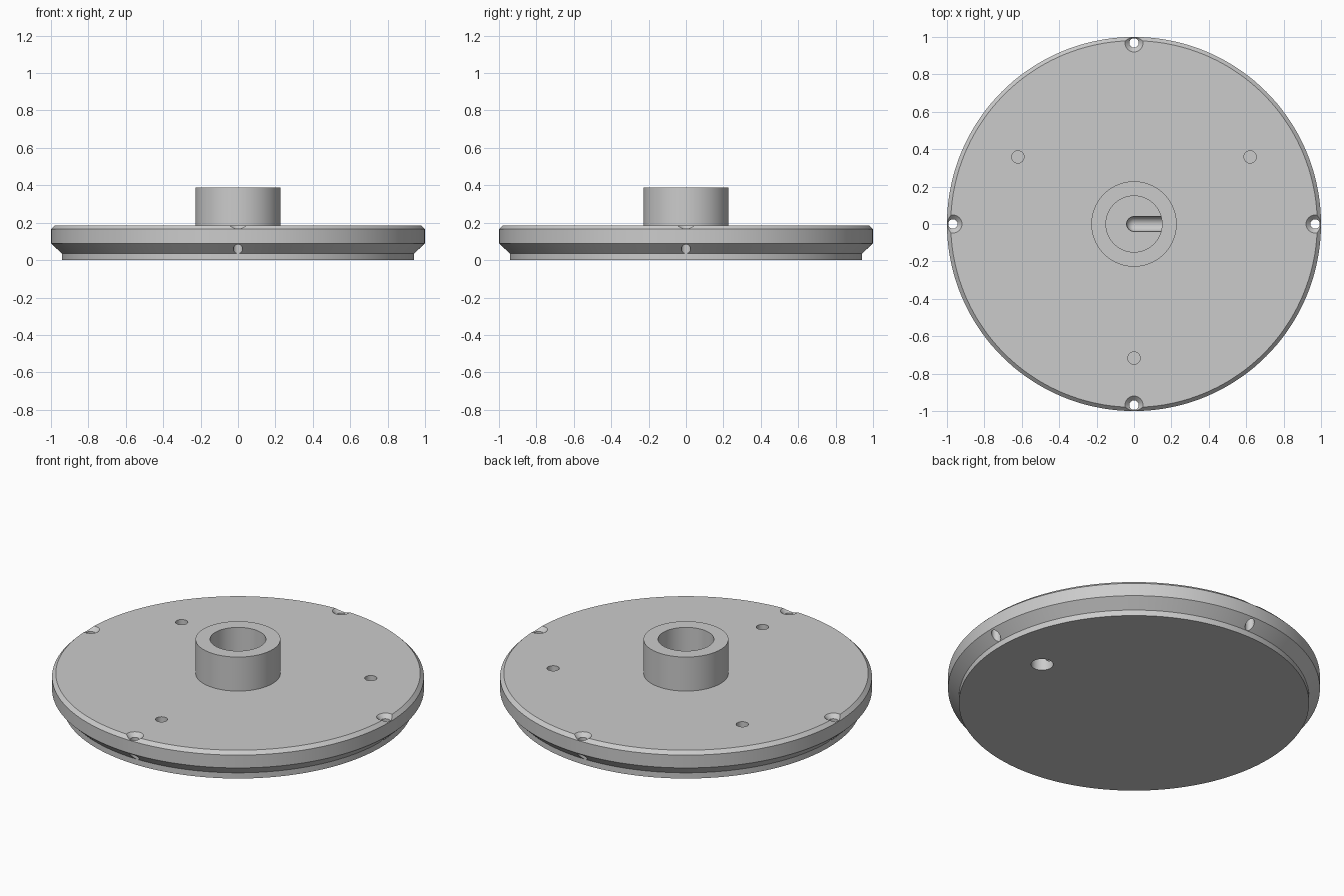
import bpy, bmesh
from math import cos, sin, tau, pi
from mathutils import Matrix

if "Cube" in bpy.data.objects:
    bpy.data.objects.remove(bpy.data.objects["Cube"])

SEGMENTS = 144
TOP = 0.186
FLOOR = 0.09

grey = bpy.data.materials.new("machined grey")
grey.use_nodes = True
colour = (0.6, 0.6, 0.6, 1)
grey.diffuse_color = colour
grey.node_tree.nodes["Principled BSDF"].inputs["Base Color"].default_value = colour


def add_object(name, bm):
    bmesh.ops.recalc_face_normals(bm, faces=bm.faces)
    mesh = bpy.data.meshes.new(name)
    bm.to_mesh(mesh)
    bm.free()
    mesh.materials.append(grey)
    obj = bpy.data.objects.new(name, mesh)
    bpy.context.collection.objects.link(obj)
    return obj


def lathe(name, profile, x=0, y=0, sides=SEGMENTS):
    """Stack rings of (radius, height) and close both ends."""
    bm = bmesh.new()
    rings = [[bm.verts.new((x + r * cos(tau * i / sides), y + r * sin(tau * i / sides), z))
              for i in range(sides)] for r, z in profile]
    for low, high in zip(rings, rings[1:]):
        for i in range(sides):
            j = (i + 1) % sides
            bm.faces.new((low[i], low[j], high[j], high[i]))
    bm.faces.new(rings[0])
    bm.faces.new(rings[-1])
    return add_object(name, bm)


# Round plate with raised hub and blind bore
plate = lathe("plate_with_hub", [
    (0.942, 0), (0.942, 0.034), (1, 0.09), (1, 0.166), (0.98, TOP),
    (0.228, TOP), (0.228, 0.388), (0.15, 0.388), (0.15, FLOOR)])

cutters = []

# Countersunk screw holes at the rim
for k in range(4):
    x, y = 0.968 * cos(k * pi / 2), 0.968 * sin(k * pi / 2)
    cutters.append(lathe("screw_hole_cutter", [
        (0.025, -0.05), (0.025, TOP - 0.023), (0.078, TOP + 0.03)], x, y, 32))

# Three blind pin holes in the top
for k in range(3):
    a = pi / 6 + k * tau / 3
    cutters.append(lathe("pin_hole_cutter", [(0.033, 0.1), (0.033, 0.25)],
                         0.717 * cos(a), 0.717 * sin(a), 32))

# Cross channel with a rounded end, starting in the bore floor
bm = bmesh.new()
bmesh.ops.create_uvsphere(bm, u_segments=32, v_segments=16, radius=0.04,
                          matrix=Matrix.Rotation(pi / 2, 4, 'Y'))
for v in bm.verts:
    if v.co.x > 0.001:
        v.co.x += 0.645
bmesh.ops.translate(bm, verts=bm.verts, vec=(0, 0, FLOOR - 0.003))
cutters.append(add_object("channel_cutter", bm))

# Port in the underside that meets the channel
cutters.append(lathe("port_cutter", [(0.06, -0.05), (0.06, 0.13)], 0.645, 0, 48))

bpy.ops.object.select_all(action='DESELECT')
bpy.context.view_layer.objects.active = plate
plate.select_set(True)
for cutter in cutters:
    cutter.hide_render = True
    cut = plate.modifiers.new("cut", 'BOOLEAN')
    cut.operation = 'DIFFERENCE'
    cut.solver = 'EXACT'
    cut.object = cutter
    bpy.ops.object.modifier_apply(modifier=cut.name)
    bpy.data.objects.remove(cutter)

bpy.ops.object.shade_smooth_by_angle(angle=pi / 9)
